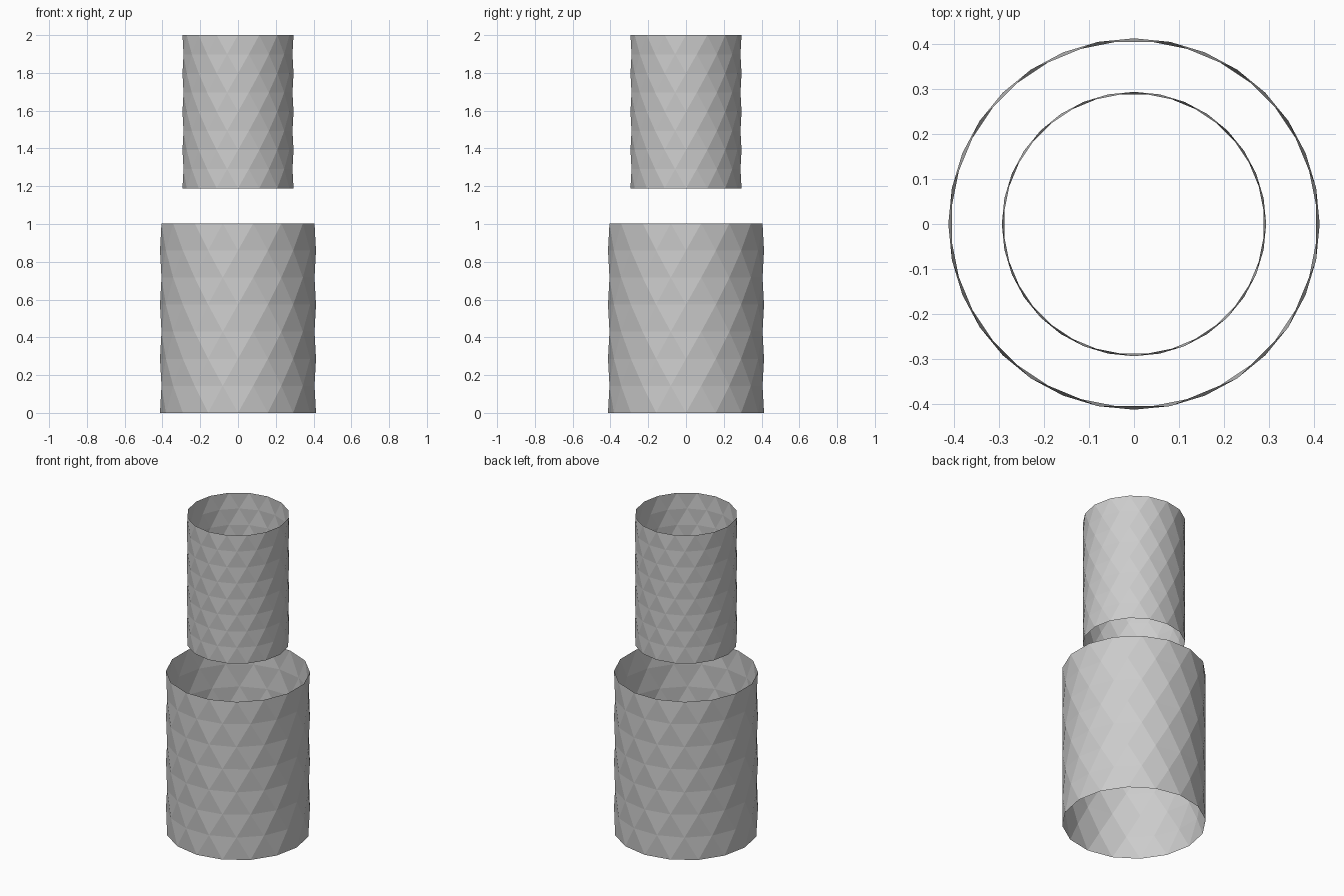
import bpy, bmesh
from math import cos, sin, pi

if "Cube" in bpy.data.objects:
    bpy.data.objects.remove(bpy.data.objects["Cube"])

SIDES = 16


def faceted_tube(name, radius, z0, z1, rows):
    """Open tube of staggered rings joined by triangles."""
    bm = bmesh.new()
    rings = []
    for r in range(rows + 1):
        z = z0 + (z1 - z0) * r / rows
        shift = 0.5 * (r % 2)
        rings.append([bm.verts.new((radius * cos(2 * pi * (i + shift) / SIDES),
                                    radius * sin(2 * pi * (i + shift) / SIDES), z))
                      for i in range(SIDES)])
    for r in range(rows):
        a, b = rings[r], rings[r + 1]
        for i in range(SIDES):
            j = (i + 1) % SIDES
            if r % 2 == 0:   # upper ring is half a step ahead
                bm.faces.new((a[i], a[j], b[i]))
                bm.faces.new((a[j], b[j], b[i]))
            else:            # lower ring is half a step ahead
                bm.faces.new((a[i], b[j], b[i]))
                bm.faces.new((a[i], a[j], b[j]))
    mesh = bpy.data.meshes.new(name)
    bm.to_mesh(mesh)
    bm.free()
    obj = bpy.data.objects.new(name, mesh)
    bpy.context.collection.objects.link(obj)
    return obj


# Wide lower tube and narrow upper tube
faceted_tube("lower_tube", 0.413, 0.0, 1.003, 7)
faceted_tube("upper_tube", 0.294, 1.189, 2.0, 8)
